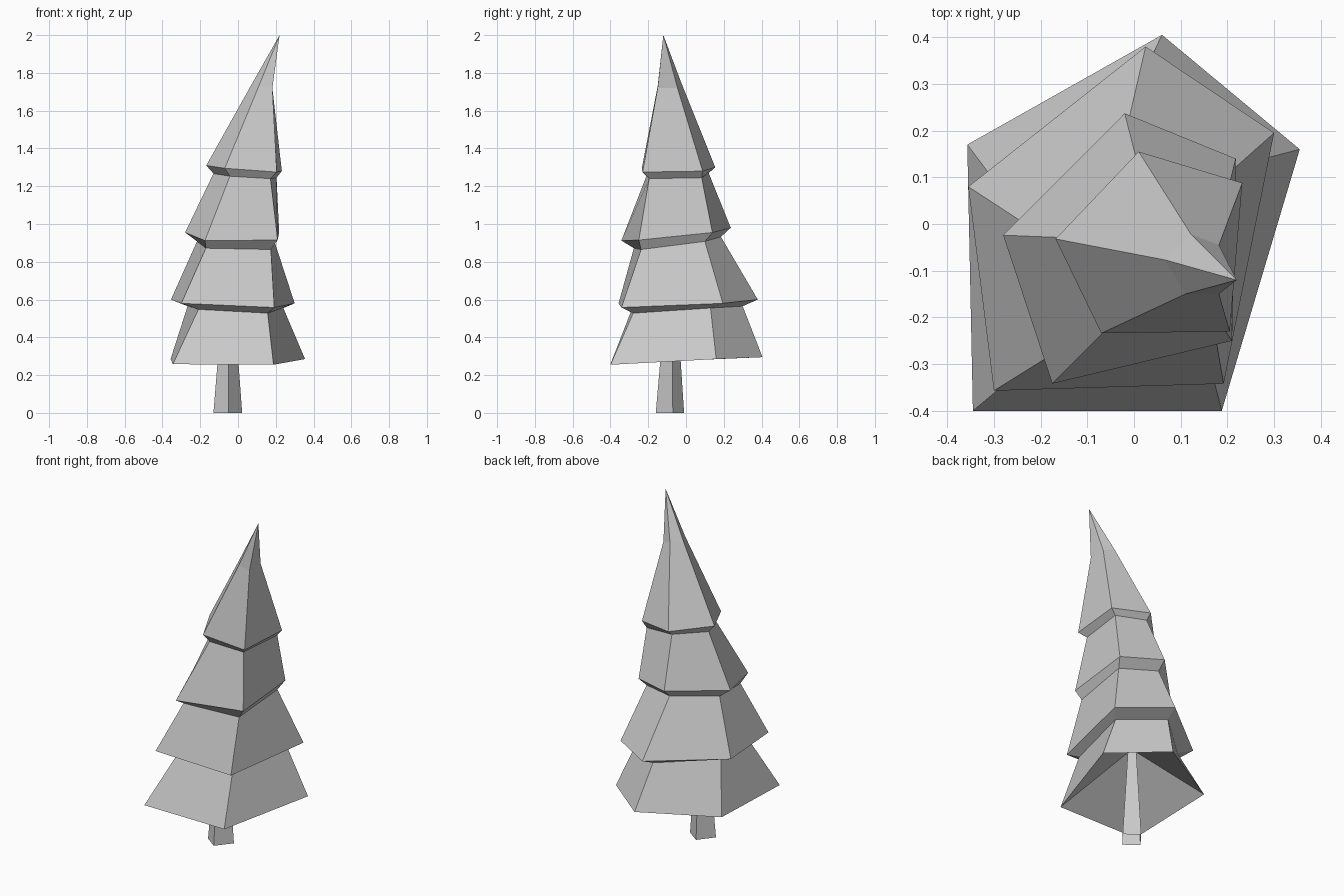
import bpy
import bmesh
from mathutils import Vector

default_cube = bpy.data.objects.get("Cube")
if default_cube:
    bpy.data.objects.remove(default_cube, do_unlink=True)

# One matte grey for the whole tree
grey = bpy.data.materials.new("plain grey")
colour = (0.6, 0.6, 0.6, 1.0)
grey.use_nodes = True
grey.diffuse_color = colour
grey.node_tree.nodes["Principled BSDF"].inputs["Base Color"].default_value = colour


def ring(*corners):
    """Ring of corners, counter-clockwise from the -x side."""
    return [Vector(corner) for corner in corners]


def shrink_to(hub, points, scale):
    """Small copy of a ring at the height of the hub."""
    shrunk = []
    for point in points:
        moved = hub.lerp(point, scale)
        moved.z = hub.z
        shrunk.append(moved)
    return shrunk


def loft(name, rings, tip=None):
    """Join successive rings with flat faces, optionally ending in a peak."""
    bm = bmesh.new()
    loops = [[bm.verts.new(point) for point in points] for points in rings]
    for low, high in zip(loops, loops[1:]):
        for i in range(len(low)):
            j = (i + 1) % len(low)
            bm.faces.new((low[i], low[j], high[j], high[i]))
    if tip is not None:
        peak = bm.verts.new(tip)
        top = loops[-1]
        for i in range(len(top)):
            bm.faces.new((top[i], top[(i + 1) % len(top)], peak))
    mesh = bpy.data.meshes.new(name)
    bm.to_mesh(mesh)
    bm.free()
    mesh.materials.append(grey)
    obj = bpy.data.objects.new(name, mesh)
    bpy.context.scene.collection.objects.link(obj)
    return obj


# Four-sided open trunk tapering up into the hollow of the lowest skirt
hub = Vector((-.05, -.075, .54))
trunk_base = ring((-.13, -.10, 0), (-.05, -.16, 0), (.022, -.07, 0), (-.06, -.01, 0))
loft("trunk", [trunk_base, shrink_to(hub, trunk_base, 0.45)])

# Widest ring of each skirt of branches
rims = {
    "bottom_branches": ring((-.357, .17, .285), (-.345, -.4, .258), (.188, -.4, .255),
                            (.355, .16, .285), (.06, .405, .295)),
    "lower_branches": ring((-.355, .08, .6), (-.3, -.357, .58), (.192, -.342, .558),
                           (.3, .195, .58), (.025, .38, .6)),
    "upper_branches": ring((-.28, -.024, .955), (-.175, -.342, .912), (.21, -.25, .915),
                           (.218, .14, .955), (-.02, .237, .98)),
    "top_branches": ring((-.168, -.032, 1.31), (-.07, -.234, 1.295), (.205, -.23, 1.275),
                         (.232, .088, 1.28), (.01, .155, 1.3)),
}

# Narrow ring where each skirt tucks in under the one above
necks = [
    ring((-.267, .05, .565), (-.21, -.287, .548), (.157, -.28, .528),
         (.24, .13, .555), (.01, .3, .565)),
    ring((-.217, -.01, .908), (-.17, -.276, .872), (.174, -.238, .865),
         (.193, .1, .908), (-.02, .185, .932)),
    ring((-.13, -.03, 1.267), (-.043, -.21, 1.253), (.172, -.195, 1.24),
         (.204, .083, 1.245), (.01, .12, 1.27)),
]

# Bent tip leaning to one side
bend = ring((.067, -.077, 1.73), (.11, -.15, 1.73), (.182, -.15, 1.72),
            (.182, -.045, 1.72), (.122, -.022, 1.74))

# Each skirt rises from its underside, over the rim, to the next neck
undersides = [shrink_to(hub, rims["bottom_branches"], 0.08)] + necks
for (name, rim), underside, top in zip(rims.items(), undersides, necks + [bend]):
    peak = (.22, -.12, 2) if top is bend else None
    loft(name, [underside, rim, top], tip=peak)
